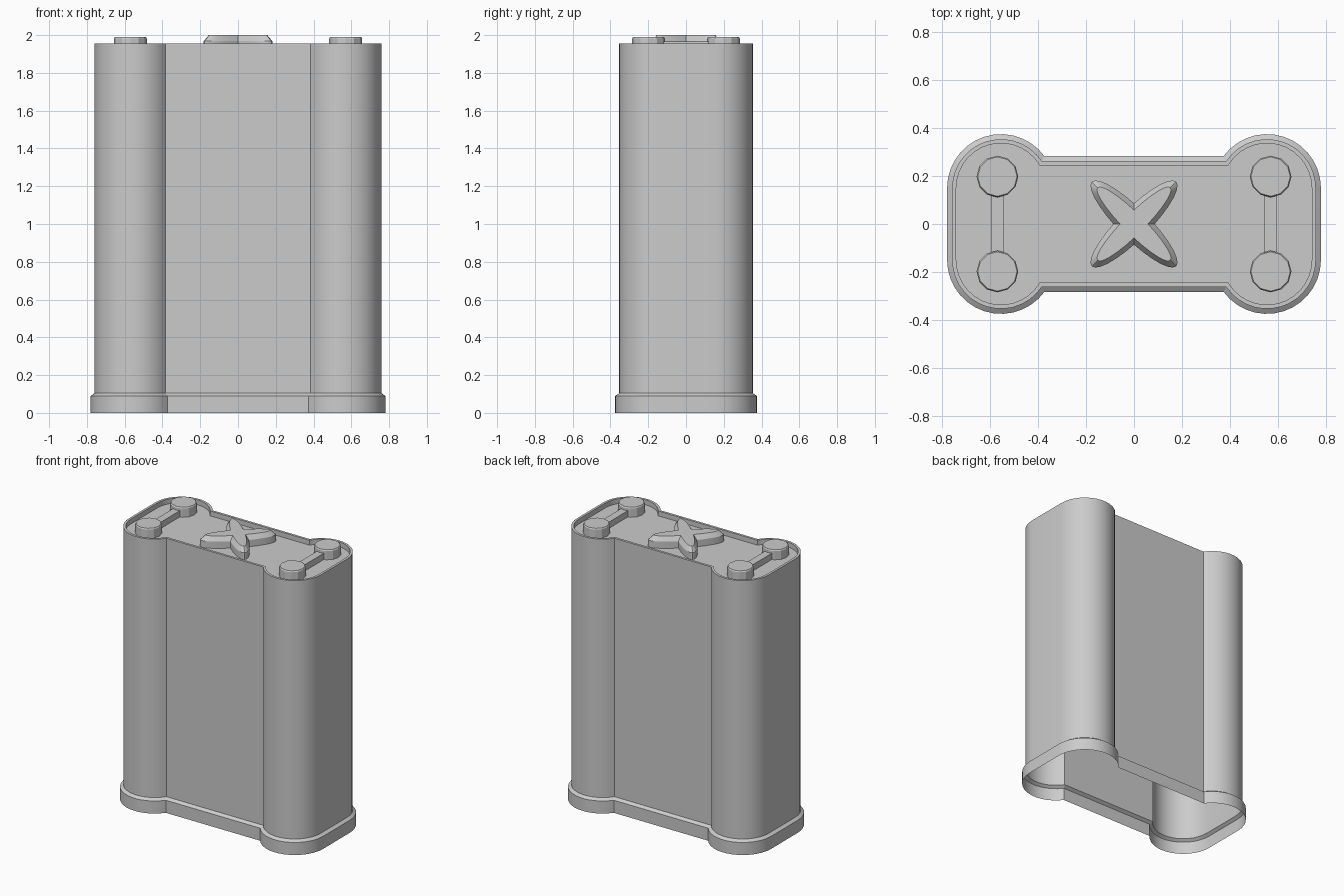
import bpy
import bmesh
from math import pi, sin, cos, asin, atan, radians

cube = bpy.data.objects.get("Cube")
if cube:
    bpy.data.objects.remove(cube)

GREY = (0.6, 0.6, 0.6, 1.0)
grey = bpy.data.materials.new("plain grey")
grey.use_nodes = True
grey.diffuse_color = GREY
grey.node_tree.nodes["Principled BSDF"].inputs["Base Color"].default_value = GREY


def loft(name, rings, close_bottom=False):
    """Skin a stack of (outline, height) rings and cap the last one."""
    bm = bmesh.new()
    loops = [[bm.verts.new((x, y, z)) for x, y in outline] for outline, z in rings]
    for low, high in zip(loops, loops[1:]):
        n = len(low)
        for i in range(n):
            j = (i + 1) % n
            bm.faces.new((low[i], low[j], high[j], high[i]))
    bm.faces.new(loops[-1])
    if close_bottom:
        bm.faces.new(loops[0][::-1])
    mesh = bpy.data.meshes.new(name)
    bm.to_mesh(mesh)
    bm.free()
    mesh.materials.append(grey)
    obj = bpy.data.objects.new(name, mesh)
    bpy.context.collection.objects.link(obj)
    bpy.context.view_layer.objects.active = obj
    for other in bpy.context.selected_objects:
        other.select_set(False)
    obj.select_set(True)
    bpy.ops.object.shade_smooth_by_angle(angle=radians(25))
    return obj


def case_outline(inset, steps=14):
    """Dog-bone outline: four round corner posts joined by flat panels."""
    radius, waist = 0.225 - inset, 0.283 - inset
    cx, cy = 0.555, 0.15
    end = pi - asin((waist - cy) / radius)
    corner = [(cx + radius * cos(end * i / steps), cy + radius * sin(end * i / steps))
              for i in range(steps + 1)]
    top = corner + [(-x, y) for x, y in reversed(corner)]
    return top + [(-x, -y) for x, y in top]


def disc(x, y, radius, sides=12):
    return [(x + radius * cos(2 * pi * i / sides), y + radius * sin(2 * pi * i / sides))
            for i in range(sides)]


def cross_outline(a, b, steps=12):
    """Outline of two crossed ellipses, one petal per diagonal."""
    limit = atan(a / b)
    points = []
    for k in range(4):
        turn = pi / 4 + k * pi / 2
        for i in range(steps):
            t = limit * (2 * i / steps - 1)
            u, v = a * cos(t), b * sin(t)
            points.append((u * cos(turn) - v * sin(turn), u * sin(turn) + v * cos(turn)))
    return points


# Case: flared foot, tall wall, thin rim and recessed lid, open underneath
FLOOR = 1.92
foot, wall, inner = case_outline(0), case_outline(0.021), case_outline(0.038)
loft("case", [(foot, 0), (foot, 0.09), (wall, 0.105), (wall, 1.955),
              (inner, 1.955), (inner, FLOOR)])

# Terminal buttons and the bars that join them
for side, x in (("left", 0.57), ("right", -0.57)):
    for end, y in (("front", -0.198), ("back", 0.198)):
        loft(f"{side}_{end}_button",
             [(disc(x, y, 0.087), FLOOR), (disc(x, y, 0.087), 1.982),
              (disc(x, y, 0.082), 1.99)], True)
    bar = [(x - 0.027, -0.15), (x + 0.027, -0.15), (x + 0.027, 0.15), (x - 0.027, 0.15)]
    loft(f"{side}_bar", [(bar, FLOOR), (bar, 1.965)], True)

# Raised four-petal cross with a bevelled top
petals = cross_outline(0.249, 0.063)
loft("cross", [(petals, FLOOR), (petals, 1.968), (cross_outline(0.215, 0.042), 2.0)], True)
